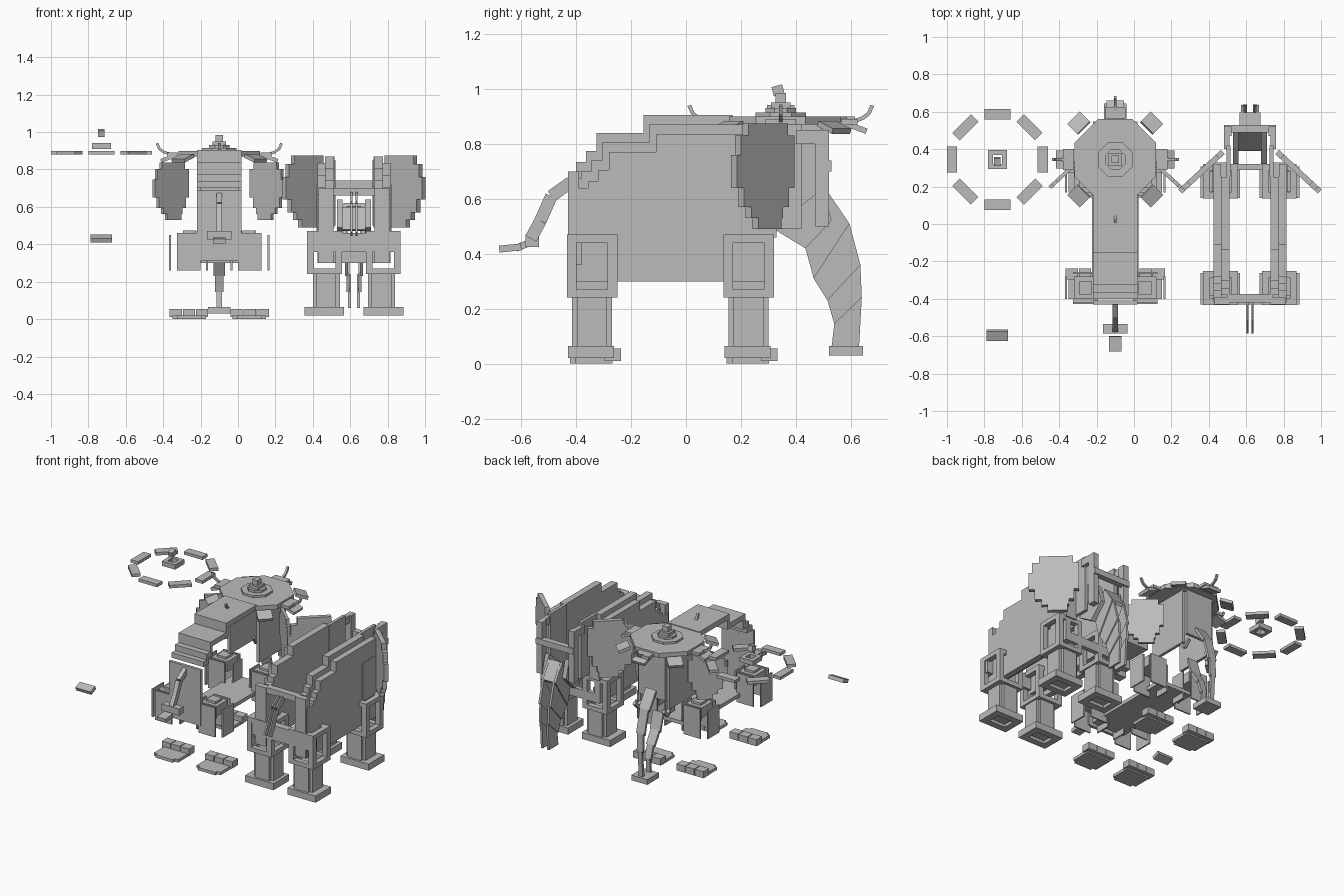
import bpy, bmesh, math
from mathutils import Matrix, Vector

cube = bpy.data.objects.get("Cube")
if cube:
    bpy.data.objects.remove(cube)

mat = bpy.data.materials.new("plain_grey")
mat.use_nodes = True
GREY = (0.5, 0.5, 0.5, 1)
mat.diffuse_color = GREY
mat.node_tree.nodes["Principled BSDF"].inputs["Base Color"].default_value = GREY

parts = {}                       # part name -> bmesh
TRIM, PANEL, SHELL = -0.73, -0.1, 0.62   # x centre of each laid-out set
BOTH = (-1, 1)


def part(name):
    return parts.setdefault(name, bmesh.new())


def block(name, cx, center, size, rot=None):
    m = Matrix.Translation(Vector(center) + Vector((cx, 0, 0)))
    m = m @ (rot or Matrix()) @ Matrix.Diagonal((*size, 1))
    bmesh.ops.create_cube(part(name), size=1, matrix=m)


def box(name, cx, x, y, z, sides=(1,)):
    for s in sides:
        block(name, cx, (s * sum(x) / 2, sum(y) / 2, sum(z) / 2),
              (x[1] - x[0], y[1] - y[0], z[1] - z[0]))


def slab(name, cx, x, outline, sides=(1,)):
    """Side outline in y, z pushed out between two x values."""
    bm = part(name)
    for s in sides:
        f = bm.faces.new([bm.verts.new((cx + s * x[0], *p)) for p in outline])
        out = bmesh.ops.extrude_face_region(bm, geom=[f])["geom"]
        vs = [v for v in out if isinstance(v, bmesh.types.BMVert)]
        bmesh.ops.translate(bm, verts=vs, vec=(s * (x[1] - x[0]), 0, 0))


def disc(name, cx, y, z, r, depth, sides=8, turn=math.pi / 8):
    m = Matrix.Translation((cx, y, z)) @ Matrix.Rotation(turn, 4, 'Z')
    bmesh.ops.create_cone(part(name), cap_ends=True, segments=sides,
                          radius1=r, radius2=r, depth=depth, matrix=m)


def ring(name, cx, x, y, z, w, sides=(1,)):
    """Open rectangular frame lying flat."""
    for yy in ((y[0], y[0] + w), (y[1] - w, y[1])):
        box(name, cx, x, yy, z, sides)
    for xx in ((x[0], x[0] + w), (x[1] - w, x[1])):
        box(name, cx, xx, (y[0] + w, y[1] - w), z, sides)


def rod(name, cx, path, width, thick):
    """Chain of boxes following points in x, y, z."""
    for a, b in zip(path, path[1:]):
        a, b = Vector(a), Vector(b)
        d = b - a
        rot = d.to_track_quat('Z', 'Y').to_matrix().to_4x4()
        block(name, cx, (a + b) / 2, (width, thick, d.length), rot)


# Stepped back: start of each step along y, and its top
STEPS = [(-.42, .71), (-.4, .735), (-.365, .775), (-.325, .84), (-.155, .905)]


def stepped(drop, inset, end, floor):
    pts = [(end, floor), (STEPS[0][0], floor)]
    last = None
    for y, z in STEPS:
        y = y if last is None else y + inset
        if last is not None:
            pts.append((y, last))
        last = z - drop
        pts.append((y, last))
    return pts + [(end, last)]


# Body side walls and rear frame
slab("body_side", SHELL, (.155, .195), stepped(.07, .045, .32, .3), BOTH)
slab("body_upper_side", SHELL, (.11, .155), stepped(.035, .02, .25, .335), BOTH)
box("rear_post", SHELL, (.11, .19), (-.43, -.39), (.3, .7), BOTH)
box("rear_rail", SHELL, (-.12, .12), (-.42, -.375), (.66, .7))
box("rear_rail", SHELL, (-.24, .24), (-.43, -.38), (.36, .46))
box("chest_rail", SHELL, (-.19, .19), (.29, .32), (.3, .36))
box("shoulder", SHELL, (.12, .2), (.17, .33), (.46, .72), BOTH)

# Legs, in shell and panel form
for name, y in (("rear", -.342), ("front", .228)):
    leg = name + "_leg"
    knee = ((.065, .25), (y - .092, y + .092))
    ring(leg + "_foot", SHELL, (.052, .265), (y - .088, y + .08), (.02, .065), .045, BOTH)
    box(leg, SHELL, (.075, .22), (y - .055, y + .055), (.04, .245), BOTH)
    box(leg, SHELL, (.095, .2), (y - .073, y + .073), (.04, .245), BOTH)
    for z in (.24, .44):
        ring(leg + "_knee", SHELL, *knee, (z, z + .03), .035, BOTH)
    for xx in ((.065, .1), (.215, .25)):
        for yy in ((y - .092, y - .057), (y + .057, y + .092)):
            box(leg + "_knee", SHELL, xx, yy, (.27, .44), BOTH)
    # Cap and hanging panels
    box(leg + "_cap", PANEL, (.1, .22), (y - .06, y + .06), (.39, .46), BOTH)
    box(leg + "_cap", PANEL, (.125, .195), (y - .035, y + .035), (.46, .475), BOTH)
    box(leg + "_panel", PANEL, (.258, .268), (y - .06, y + .06), (.26, .45), BOTH)
    box(leg + "_panel", PANEL, (.06, .07), (y - .05, y + .05), (.26, .45), BOTH)
    for yy in (y - .085, y + .075):
        box(leg + "_panel", PANEL, (.1, .225), (yy, yy + .01), (.26, .46), BOTH)
    # Sole with cut corners, and toes
    box(leg + "_sole", PANEL, (.07, .25), (y - .06, y + .075), (0, .02), BOTH)
    box(leg + "_sole", PANEL, (.095, .225), (y - .08, y - .06), (0, .02), BOTH)
    for i in range(3):
        x = .06 + i * .07
        box(leg + "_toe", PANEL, (x, x + .065), (y + .045, y + .105), (.01, .055), BOTH)

# Back roof, rear plate and belly plate
roof = STEPS[1:]
ends = [y for y, z in roof[1:]] + [.17]
prev = roof[0][1]
for (y, z), end in zip(roof, ends):
    box("back_roof", PANEL, (-.12, .12), (y, end), (z - .035, z))
    box("back_roof", PANEL, (-.12, .12), (y, y + .025), (prev - .035, z))
    prev = z
box("rear_plate", PANEL, (-.12, .12), (-.43, -.41), (.31, .69))
box("belly_plate", PANEL, (-.125, .125), (-.37, .28), (.3, .325))

# Ears: rows of bottom, top, start and end along the ear
ROWS = [(.49, .53, .23, .63), (.53, .57, .2, .75), (.57, .64, .1, .88),
        (.64, .76, 0, 1), (.76, .83, 0, .93), (.83, .875, .12, .8)]


def ear(name, cx, scale, thick):
    d = Vector((.735, -.68))
    for s in BOTH:
        rot = Matrix.Rotation(s * math.atan2(d.y, d.x), 4, 'Z')
        for z0, z1, t0, t1 in ROWS:
            z0, z1 = (.69 + (z - .69) * scale for z in (z0, z1))
            t0, t1 = (.5 + (t - .5) * scale for t in (t0, t1))
            t = (t0 + t1) / 2 * .31
            block(name, cx, (s * (.145 + d.x * t), .385 + d.y * t, (z0 + z1) / 2),
                  ((t1 - t0) * .31, thick, z1 - z0), rot)


ear("ear", SHELL, 1, .03)
ear("ear_panel", PANEL, .8, .02)

# Head frame, cheeks and jaw
box("head_side", SHELL, (.105, .125), (.25, .42), (.49, .87), BOTH)
box("head_post", SHELL, (.1, .14), (.47, .52), (.5, .85), BOTH)
box("brow", SHELL, (-.14, .14), (.49, .53), (.7, .74))
box("head_rail", SHELL, (.11, .14), (.4, .48), (.8, .85), BOTH)
slab("jaw_side", SHELL, (.06, .09), [(.32, .49), (.435, .42), (.53, .52), (.5, .64), (.4, .56)], BOTH)
slab("mouth_back", SHELL, (-.075, .075), [(.39, .48), (.41, .47), (.51, .6), (.49, .6)])
box("head_panel", PANEL, (.1, .12), (.2, .49), (.5, .87), BOTH)
box("head_front", PANEL, (-.1, .1), (.49, .51), (.56, .87))
box("head_top", PANEL, (-.12, .12), (.17, .51), (.86, .88))
for s in BOTH:
    rod("tusk", PANEL, [(s * .1, .45, .52), (s * .11, .5, .46), (s * .11, .54, .5)], .02, .02)

# Trunk: front and back edges from head to tip
FRONT = [(.52, .62), (.595, .51), (.635, .36), (.64, .24), (.63, .06)]
BACK = [(.435, .42), (.465, .31), (.515, .23), (.54, .145), (.53, .06)]


def inward(p, q, d=.02):
    a, b = Vector(p), Vector(q)
    return tuple(a + (b - a).normalized() * d)


for i in range(len(FRONT) - 1):
    f0, f1, b0, b1 = FRONT[i], FRONT[i + 1], BACK[i], BACK[i + 1]
    w = .055 - i * .008
    slab("trunk_side", SHELL, (w - .015, w), [f0, f1, b1, b0], BOTH)
    w = w - .016
    front = [f0, f1, inward(f1, b1), inward(f0, b0)]
    slab("trunk_front", PANEL, (-w, w), front)
    slab("trunk_back", PANEL, (-w, w), [b0, b1, inward(b1, f1), inward(b0, f0)])
    if i == 0:
        slab("trunk_bridge", SHELL, (-w, w), front)
box("trunk_tip", PANEL, (-.06, .06), (.52, .645), (.03, .065))

# Tail, brush and tail band
TAIL = [(0, -.42, .66), (0, -.49, .61), (0, -.53, .52), (0, -.565, .455)]
for s in BOTH:
    rod("tail_side", SHELL, [(s * .014, y, z) for x, y, z in TAIL], .01, .045)
rod("tail", PANEL, TAIL, .03, .035)
box("tail_brush", PANEL, (-.065, .065), (-.585, -.535), (.425, .47))
rod("tail_brush", PANEL, [(0, -.6, .425), (0, -.68, .417)], .065, .025)
rod("tail_band", TRIM, [(0, -.57, .44), (0, -.62, .42)], .115, .025)

# Round canopy with tabs and curled ends
HY = .345
disc("canopy", PANEL, HY, .885, .235, .03)
disc("canopy_step", PANEL, HY, .907, .1, .015)
disc("canopy_step", PANEL, HY, .92, .06, .02)
box("finial", PANEL, (-.035, .035), (HY - .035, HY + .035), (.92, .95))
box("finial", PANEL, (-.02, .02), (HY - .02, HY + .02), (.95, .985))
for i in range(8):
    a = i * math.pi / 4
    d = Vector((math.cos(a), math.sin(a), 0))
    turn = Matrix.Rotation(a, 4, 'Z')
    at = lambda r, z: d * r + Vector((0, HY, z))
    block("canopy_tab", PANEL, at(.275, .86), (.08, .095, .02),
          turn @ Matrix.Rotation(.35, 4, 'Y'))
    block("canopy_trim", TRIM, at(.243, .89), (.056, .14, .02), turn)
    if i % 2 == 0:
        block("canopy_tab", PANEL, at(.25, .88), (.06, .11, .02), turn)
        rod("canopy_curl", PANEL, [at(.26, .882), at(.295, .892), at(.32, .91), at(.333, .94)],
            .014, .014)
ring("finial_collar", TRIM, (-.05, .05), (HY - .05, HY + .05), (.91, .942), .025)
block("finial_knob", TRIM, (0, HY - .01, .995), (.035, .04, .035), Matrix.Rotation(.25, 4, 'X'))

# Turn every part into an object
for name, bm in parts.items():
    bmesh.ops.recalc_face_normals(bm, faces=bm.faces)
    mesh = bpy.data.meshes.new(name)
    bm.to_mesh(mesh)
    bm.free()
    mesh.materials.append(mat)
    bpy.context.collection.objects.link(bpy.data.objects.new(name, mesh))
